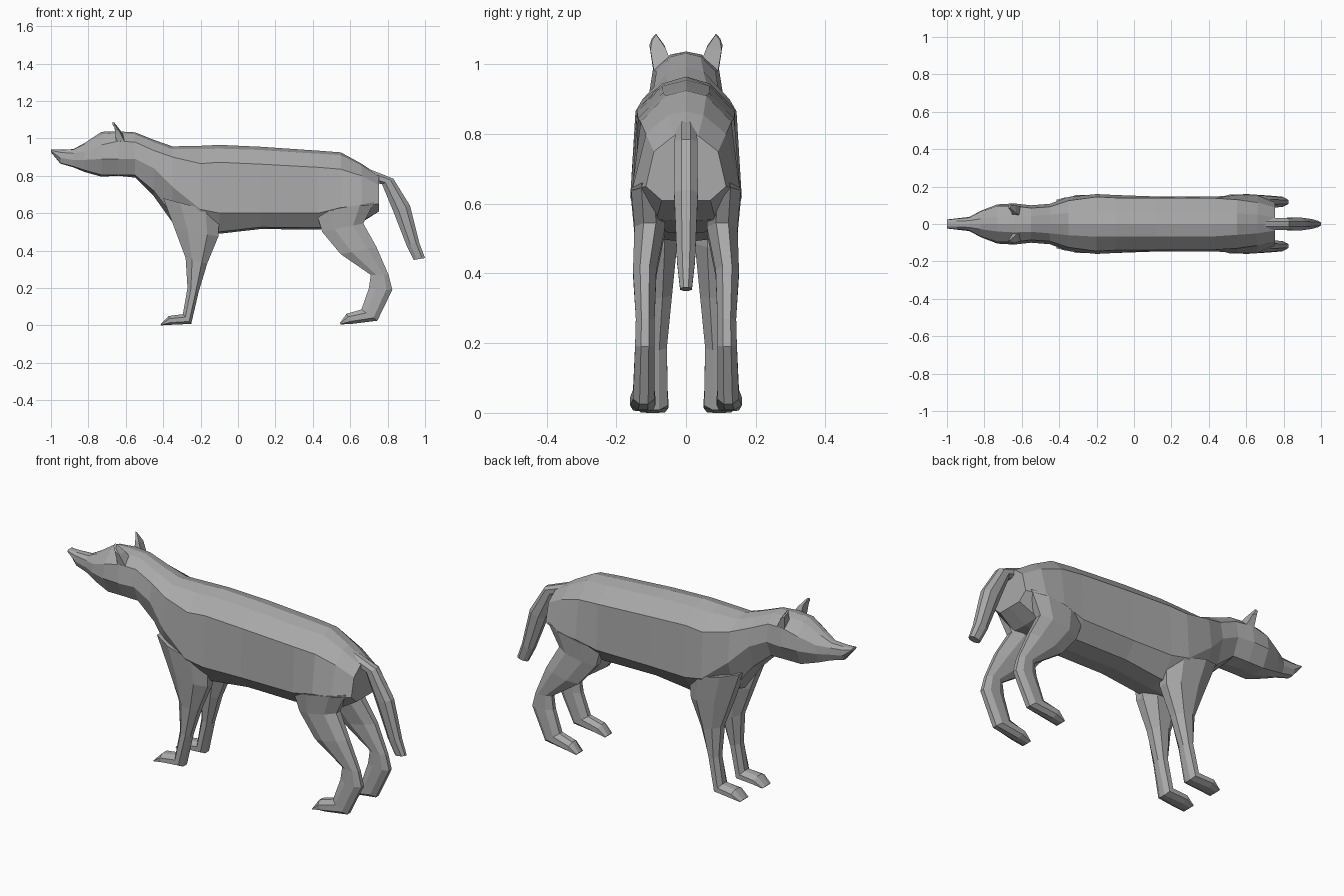
import bpy
import bmesh

cube = bpy.data.objects.get("Cube")
if cube:
    bpy.data.objects.remove(cube, do_unlink=True)

grey = bpy.data.materials.new("plain grey")
grey.use_nodes = True
colour = (0.4, 0.4, 0.4, 1)
grey.diffuse_color = colour
grey.node_tree.nodes["Principled BSDF"].inputs["Base Color"].default_value = colour


def loft(name, rings, mirror=False):
    """Skin a row of equal-sized rings, cap both ends, optionally mirror across y."""
    bm = bmesh.new()
    rows = [[bm.verts.new(p) for p in ring] for ring in rings]
    n = len(rows[0])
    for a, b in zip(rows, rows[1:]):
        for i in range(n):
            j = (i + 1) % n
            bm.faces.new((a[i], a[j], b[j], b[i]))
    bm.faces.new(rows[0][::-1])
    bm.faces.new(rows[-1])
    bmesh.ops.recalc_face_normals(bm, faces=bm.faces)
    mesh = bpy.data.meshes.new(name)
    bm.to_mesh(mesh)
    bm.free()
    mesh.materials.append(grey)
    obj = bpy.data.objects.new(name, mesh)
    bpy.context.collection.objects.link(obj)
    if mirror:
        mod = obj.modifiers.new("Mirror", 'MIRROR')
        mod.use_axis = (False, True, False)
    return obj


def body_ring(x, top, y1, z1, y2, z2, y3, z3, y4, z4, bottom):
    """Symmetric ten-sided section: back, shoulder, crease, flank, belly."""
    side = [(y1, z1), (y2, z2), (y3, z3), (y4, z4)]
    return ([(x, 0, top)] + [(x, y, z) for y, z in side] + [(x, 0, bottom)]
            + [(x, -y, z) for y, z in reversed(side)])


def limb_ring(fx, fz, bx, bz, y_in, y_out):
    """Eight-sided section between a front point and a back point."""
    w = y_out - y_in
    outline = [(0, .3), (0, .7), (.3, 1), (.75, 1), (1, .7), (1, .3), (.75, 0), (.3, 0)]
    return [(fx + (bx - fx) * t, y_in + w * s, fz + (bz - fz) * t) for t, s in outline]


# Head sections, nose to nape
head = [
    (-1.0, .940, .012, .940, .022, .936, .024, .932, .012, .926, .925),
    (-.95, .940, .015, .938, .028, .925, .030, .895, .018, .868, .865),
    (-.88, .942, .018, .940, .034, .920, .038, .885, .026, .850, .845),
    (-.82, .975, .028, .970, .066, .930, .070, .885, .045, .830, .820),
    (-.73, 1.035, .040, 1.022, .095, .965, .105, .890, .065, .805, .795),
    (-.64, 1.037, .045, 1.028, .095, .985, .110, .890, .065, .805, .800),
]
# Neck and torso sections, nape to rump
torso = [
    (-.55, 1.032, .042, 1.022, .085, .980, .100, .890, .065, .803, .790),
    (-.45, .992, .050, .980, .092, .935, .108, .840, .070, .720, .690),
    (-.35, .957, .060, .942, .125, .900, .145, .740, .090, .590, .550),
    (-.20, .960, .068, .942, .145, .865, .160, .620, .090, .510, .490),
    (-.10, .965, .068, .945, .140, .872, .155, .600, .085, .500, .490),
    (.12, .955, .068, .938, .140, .862, .147, .600, .085, .525, .515),
    (.43, .934, .066, .918, .138, .845, .146, .600, .085, .522, .512),
    (.55, .925, .058, .910, .130, .835, .156, .630, .090, .540, .530),
    (.66, .865, .050, .855, .115, .800, .155, .640, .085, .555, .550),
    (.755, .800, .035, .795, .092, .750, .115, .650, .070, .610, .610),
]
loft("body", [body_ring(*s) for s in head + torso])

# Front legs, shoulder to toe
loft("front_legs", [limb_ring(*s) for s in (
    (-.40, .68, -.10, .60, .03, .155),
    (-.34, .52, -.105, .475, .025, .145),
    (-.28, .36, -.165, .33, .04, .132),
    (-.27, .20, -.21, .18, .055, .128),
    (-.295, .06, -.25, .008, .052, .135),
    (-.37, .05, -.36, .003, .05, .142),
    (-.415, .006, -.41, 0, .06, .13),
)], mirror=True)

# Hind legs, thigh to toe
loft("hind_legs", [limb_ring(*s) for s in (
    (.42, .60, .73, .66, .06, .158),
    (.45, .50, .67, .545, .06, .148),
    (.55, .38, .74, .42, .085, .152),
    (.71, .27, .805, .27, .09, .144),
    (.70, .20, .825, .19, .09, .146),
    (.66, .085, .745, .025, .09, .152),
    (.58, .062, .61, .008, .088, .160),
    (.545, .012, .55, .005, .095, .152),
)], mirror=True)

# Tail, rump to tip
loft("tail", [limb_ring(*s) for s in (
    (.70, .77, .69, .84, -.030, .030),
    (.77, .755, .83, .785, -.033, .033),
    (.83, .61, .92, .64, -.034, .034),
    (.90, .43, .97, .44, -.026, .026),
    (.94, .35, 1.0, .36, -.017, .017),
)], mirror=False)

# Ears: thin tapered wedges leaning forward
loft("ears", [
    [(-.65, .045, 1.00), (-.65, .092, .97), (-.60, .090, .97), (-.60, .040, 1.00)],
    [(-.655, .062, 1.055), (-.66, .105, 1.055), (-.635, .102, 1.04), (-.63, .058, 1.045)],
    [(-.672, .086, 1.088), (-.672, .098, 1.075), (-.660, .097, 1.07), (-.662, .085, 1.085)],
], mirror=True)
